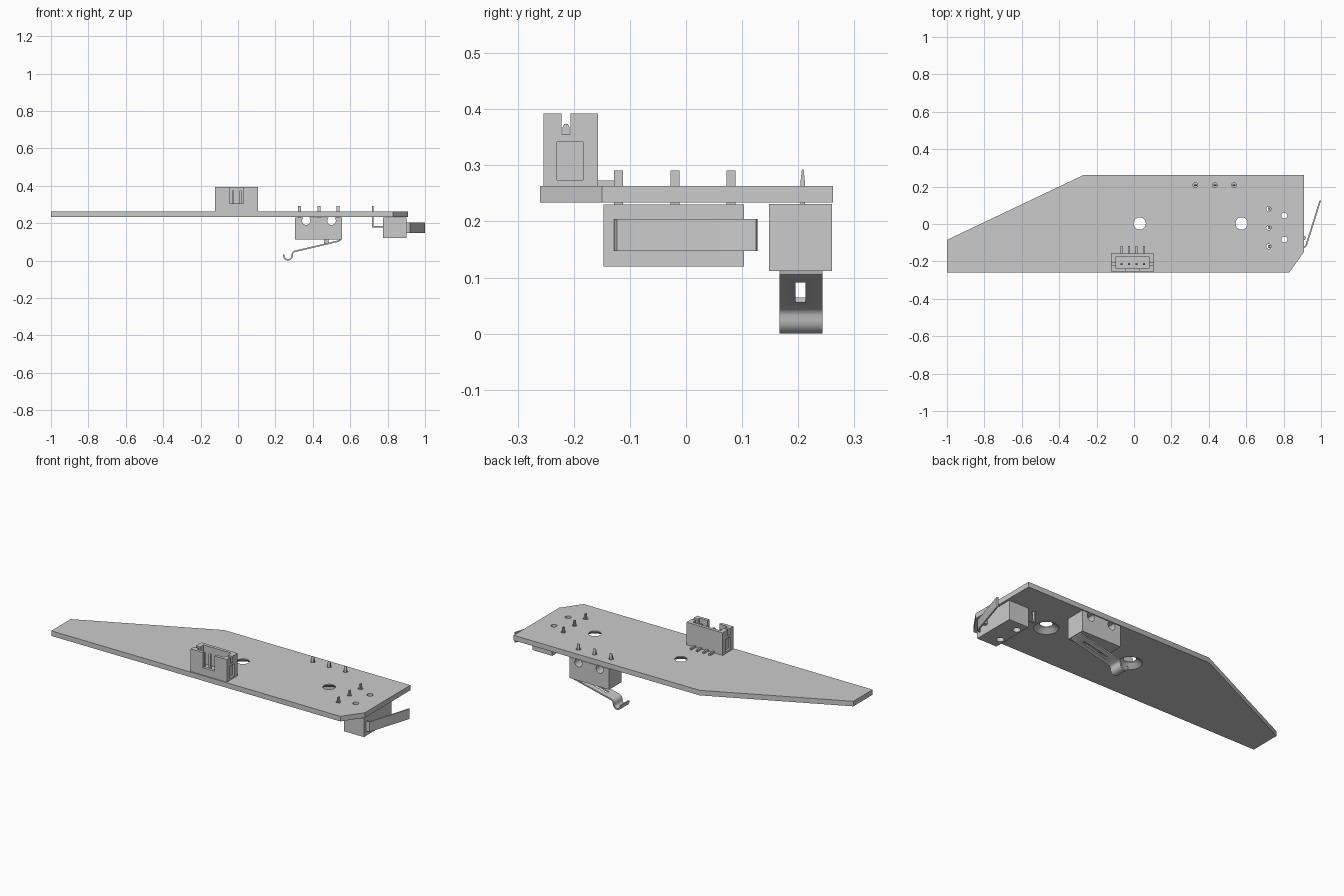
import bpy, bmesh, math
from mathutils import Vector

if "Cube" in bpy.data.objects:
    bpy.data.objects.remove(bpy.data.objects["Cube"])

MAP = {'X': lambda u, v, w: (w, u, v),   # profile in y,z
       'Y': lambda u, v, w: (u, w, v),   # profile in x,z
       'Z': lambda u, v, w: (u, v, w)}   # profile in x,y


def prism(name, pts, axis, lo, hi, smooth=False):
    """Extrude a 2D profile along an axis."""
    bm = bmesh.new()
    f = MAP[axis]
    face = bm.faces.new([bm.verts.new(f(u, v, lo)) for u, v in pts])
    ext = bmesh.ops.extrude_face_region(bm, geom=[face])
    d = Vector(f(0, 0, hi - lo))
    bmesh.ops.translate(bm, vec=d, verts=[g for g in ext['geom'] if isinstance(g, bmesh.types.BMVert)])
    bmesh.ops.recalc_face_normals(bm, faces=bm.faces)
    return finish(name, bm, smooth)


def finish(name, bm, smooth=False):
    me = bpy.data.meshes.new(name)
    bm.to_mesh(me)
    bm.free()
    ob = bpy.data.objects.new(name, me)
    bpy.context.collection.objects.link(ob)
    if smooth:
        smooth_by_angle(ob)
    return ob


def smooth_by_angle(ob):
    bpy.ops.object.select_all(action='DESELECT')
    ob.select_set(True)
    bpy.context.view_layer.objects.active = ob
    bpy.ops.object.shade_smooth_by_angle(angle=math.radians(35))


def box(name, x0, x1, y0, y1, z0, z1):
    return prism(name, [(x0, y0), (x1, y0), (x1, y1), (x0, y1)], 'Z', z0, z1)


def circle(u, v, r, n=32):
    return [(u + r * math.cos(2 * math.pi * i / n), v + r * math.sin(2 * math.pi * i / n)) for i in range(n)]


def cone(name, x, y, r0, r1, z0, z1, n=32):
    bm = bmesh.new()
    a = [bm.verts.new((u, v, z0)) for u, v in circle(x, y, r0, n)]
    b = [bm.verts.new((u, v, z1)) for u, v in circle(x, y, r1, n)]
    bm.faces.new(a[::-1])
    bm.faces.new(b)
    for i in range(n):
        j = (i + 1) % n
        bm.faces.new((a[i], a[j], b[j], b[i]))
    return finish(name, bm)


def ribbon(name, path, t, axis, lo, hi):
    """Bent sheet-metal strip following a 2D path."""
    p = [Vector(q) for q in path]
    left, right = [], []
    for i, q in enumerate(p):
        d = (p[min(i + 1, len(p) - 1)] - p[max(i - 1, 0)]).normalized()
        n = Vector((-d.y, d.x)) * t / 2
        left.append(q + n)
        right.append(q - n)
    return prism(name, [tuple(q) for q in left + right[::-1]], axis, lo, hi, True)


def cut(ob, *cutters):
    bpy.context.view_layer.objects.active = ob
    for c in cutters:
        m = ob.modifiers.new('cut', 'BOOLEAN')
        m.operation, m.object, m.solver = 'DIFFERENCE', c, 'EXACT'
        bpy.ops.object.modifier_apply(modifier=m.name)
        bpy.data.objects.remove(c)
    smooth_by_angle(ob)


# positions of repeated parts
side_pin_x = (0.328, 0.432, 0.535)
end_pin_y = (0.08, -0.02, -0.12)
end_hole_y = (0.045, -0.083)

# circuit board with countersunk mounting holes and pin holes
board = prism('circuit_board', [(-1, -0.26), (0.83, -0.26), (0.908, -0.15), (0.908, 0.262),
                                (-0.27, 0.262), (-1, -0.085)], 'Z', 0.234, 0.263)
holes = []
for x in (0.03, 0.575):
    holes.append(prism('hole', circle(x, 0.003, 0.033), 'Z', 0.2, 0.3))
    holes.append(cone('sink', x, 0.003, 0.066, 0.033, 0.232, 0.257))
holes += [prism('hole', circle(0.804, y, 0.016, 24), 'Z', 0.2, 0.3) for y in end_hole_y]
holes += [prism('hole', circle(x, 0.208, 0.013, 16), 'Z', 0.2, 0.3) for x in side_pin_x]
holes += [prism('hole', circle(0.72, y, 0.013, 16), 'Z', 0.2, 0.3) for y in end_pin_y]
cut(board, *holes)

# side switch: body, plunger, tapered pins
body = box('side_switch_body', 0.305, 0.555, 0.148, 0.26, 0.112, 0.231)
cut(body, *[prism('hole', circle(x, 0.213, 0.016 + r, 24), 'Y', 0.1, 0.3)
            for x, r in ((0.365, 0.007), (0.5, 0.007))])
box('side_switch_plunger', 0.46, 0.485, 0.195, 0.213, 0.092, 0.114)
for i, x in enumerate(side_pin_x):
    prism(f'side_switch_pin_{i}', [(0.204, 0.225), (0.212, 0.225), (0.212, 0.27), (0.2095, 0.293),
                                   (0.2065, 0.293), (0.204, 0.27)], 'X', x - 0.008, x + 0.008)

# side switch lever with curled tip and slot
curl = [(0.267 + 0.022 * math.cos(math.radians(a)), 0.026 + 0.022 * math.sin(math.radians(a)))
        for a in range(165, 356, 19)]
lever = ribbon('side_switch_lever', curl + [(0.29, 0.034), (0.294, 0.043), (0.303, 0.049),
                                            (0.537, 0.104), (0.545, 0.108), (0.547, 0.116)],
               0.008, 'Y', 0.167, 0.243)
cut(lever, box('slot', 0.35, 0.5, 0.195, 0.213, 0.03, 0.108))

# end switch: body, plunger, bent pins, straight lever
body = box('end_switch_body', 0.775, 0.9, -0.147, 0.103, 0.12, 0.23)
cut(body, *[prism('hole', circle(0.804, y, 0.02, 24), 'Z', 0.1, 0.3) for y in end_hole_y])
prism('end_switch_plunger', circle(0.908, -0.075, 0.011, 16), 'Z', 0.166, 0.186, True)
for i, y in enumerate(end_pin_y):
    prism(f'end_switch_pin_{i}', [(0.78, 0.178), (0.716, 0.178), (0.716, 0.291), (0.724, 0.291),
                                  (0.724, 0.186), (0.78, 0.186)], 'Y', y - 0.008, y + 0.008)
ribbon('end_switch_lever', [(0.896, -0.124), (0.908, -0.124), (0.917, -0.12), (0.922, -0.11), (0.996, 0.126)],
       0.008, 'Z', 0.147, 0.204)

# connector housing: cavity, front notch, side slots and recesses
housing = box('connector_housing', -0.122, 0.107, -0.254, -0.157, 0.262, 0.392)
cut(housing,
    box('cavity', -0.095, 0.08, -0.237, -0.175, 0.285, 0.45),
    box('notch', -0.045, 0.03, -0.3, -0.22, 0.305, 0.45),
    box('side_slot', -0.2, 0.2, -0.222, -0.206, 0.355, 0.45),
    box('recess_l', -0.15, -0.11, -0.23, -0.184, 0.274, 0.342),
    box('recess_r', 0.095, 0.15, -0.23, -0.184, 0.274, 0.342))

# connector contacts and rear solder legs
for i in range(4):
    x = -0.067 + 0.04 * i
    prism(f'connector_contact_{i}', [(-0.22, 0.28), (-0.208, 0.28), (-0.208, 0.368), (-0.211, 0.374),
                                     (-0.217, 0.374), (-0.22, 0.368)], 'X', x - 0.006, x + 0.006)
    box(f'connector_leg_{i}', x - 0.005, x + 0.005, -0.16, -0.117, 0.262, 0.273)
